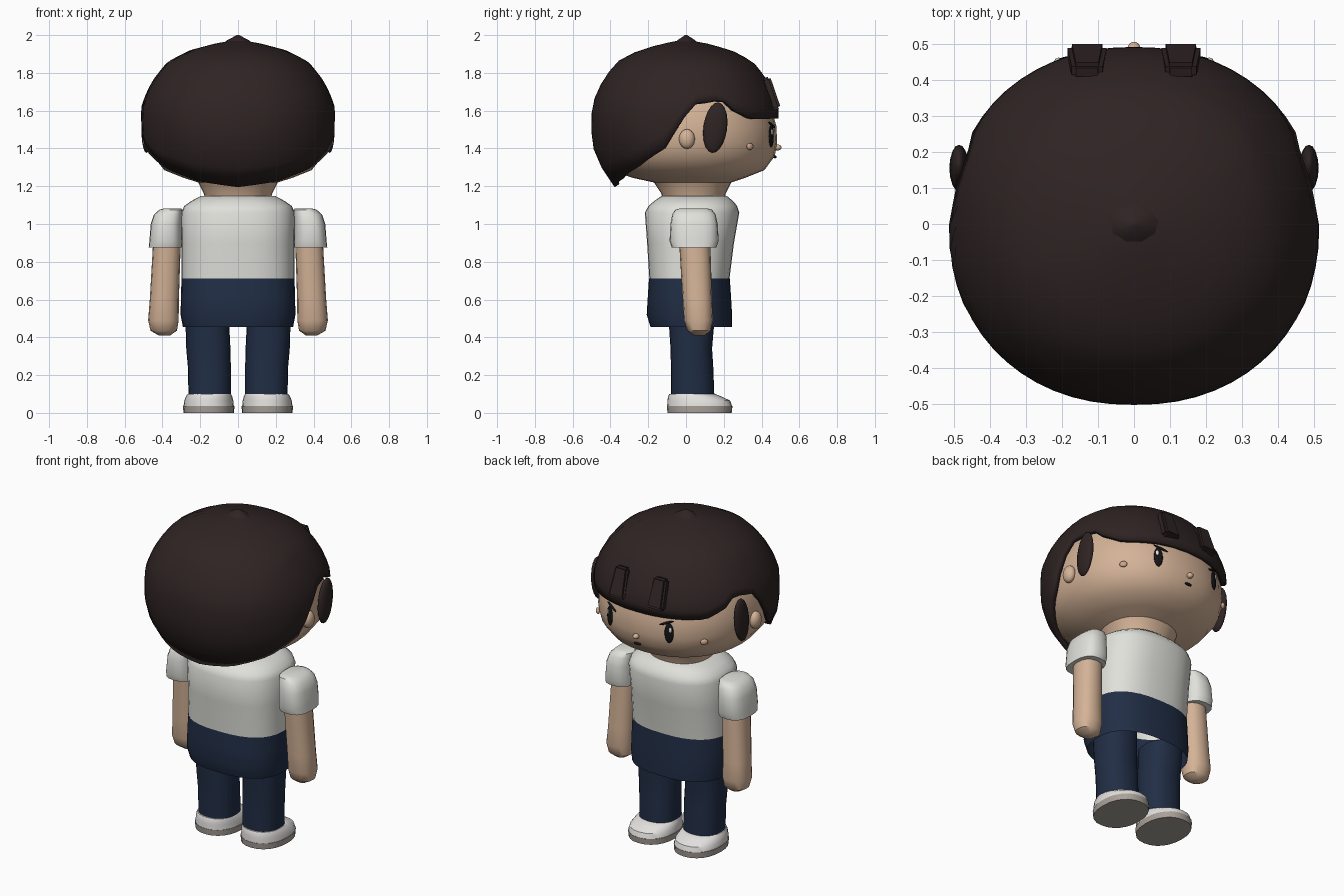
import bpy, bmesh, math
from mathutils import Matrix, Vector

cube = bpy.data.objects.get("Cube")
if cube:
    bpy.data.objects.remove(cube, do_unlink=True)


def material(name, rgb):
    m = bpy.data.materials.new(name)
    m.use_nodes = True
    m.diffuse_color = (*rgb, 1)
    bsdf = next(n for n in m.node_tree.nodes if n.type == 'BSDF_PRINCIPLED')
    bsdf.inputs["Base Color"].default_value = (*rgb, 1)
    bsdf.inputs["Roughness"].default_value = 0.8
    return m


SKIN = material("skin", (0.66, 0.45, 0.31))
HAIR = material("dark brown hair", (0.028, 0.017, 0.017))
SHIRT = material("off white cloth", (0.75, 0.75, 0.71))
NAVY = material("navy cloth", (0.015, 0.027, 0.06))
SHOE = material("shoe white", (0.78, 0.76, 0.74))
SOLE = material("taupe sole", (0.40, 0.36, 0.32))
BLACK = material("eye black", (0.008, 0.007, 0.008))
WHITE = material("eye highlight", (0.85, 0.85, 0.85))
BLUSH = material("blush skin", (0.62, 0.38, 0.27))


def finish(bm, name, mat, angle=40):
    bmesh.ops.recalc_face_normals(bm, faces=bm.faces)
    me = bpy.data.meshes.new(name)
    bm.to_mesh(me)
    bm.free()
    me.materials.append(mat)
    ob = bpy.data.objects.new(name, me)
    bpy.context.collection.objects.link(ob)
    bpy.ops.object.select_all(action='DESELECT')
    ob.select_set(True)
    bpy.context.view_layer.objects.active = ob
    bpy.ops.object.shade_smooth_by_angle(angle=math.radians(angle))
    return ob


def oval(a, power):
    """Point on a unit superellipse, a measured from +y."""
    s, c = math.sin(a), math.cos(a)
    e = 2 / power
    return math.copysign(abs(s) ** e, s), math.copysign(abs(c) ** e, c)


def loft(name, sections, mat, side=1, n=24, power=2.2, bottom=True, top=True):
    """Sections are (z, centre x, centre y, radius x, radius y)."""
    bm = bmesh.new()
    rings = []
    for z, cx, cy, rx, ry in sections:
        ring = []
        for i in range(n):
            u, v = oval(math.tau * i / n, power)
            ring.append(bm.verts.new((side * cx + rx * u, cy + ry * v, z)))
        rings.append(ring)
    for a, b in zip(rings, rings[1:]):
        for i in range(n):
            j = (i + 1) % n
            bm.faces.new((a[i], a[j], b[j], b[i]))
    if bottom:
        bm.faces.new(rings[0])
    if top:
        bm.faces.new(rings[-1])
    return finish(bm, name, mat)


def ellipsoid(name, loc, radii, mat, rot=None):
    bm = bmesh.new()
    bmesh.ops.create_uvsphere(bm, u_segments=16, v_segments=10, radius=1)
    m = Matrix.Translation(loc) @ (rot or Matrix()) @ Matrix.Diagonal((*radii, 1))
    bmesh.ops.transform(bm, matrix=m, verts=bm.verts)
    return finish(bm, name, mat, 60)


def interp(table, x):
    for (x0, y0), (x1, y1) in zip(table, table[1:]):
        if x <= x1:
            return y0 + (y1 - y0) * max(0, x - x0) / (x1 - x0)
    return table[-1][1]


# Head and neck in one skin
loft("head", [(1.10, 0, .04, .17, .16), (1.16, 0, .04, .18, .17), (1.22, 0, .035, .21, .205),
              (1.245, 0, .015, .29, .30), (1.285, 0, .01, .39, .405), (1.36, 0, .005, .45, .465),
              (1.43, 0, .005, .47, .478), (1.52, 0, .005, .468, .473), (1.60, 0, 0, .45, .455),
              (1.72, 0, 0, .40, .40), (1.80, 0, 0, .3, .3)], SKIN, n=32)

# Bowl haircut: shell whose lower edge rises around the face
HAIR_R = [(1.19, .375), (1.3, .45), (1.4, .493), (1.5, .505), (1.62, .502), (1.7, .475),
          (1.78, .43), (1.86, .365), (1.92, .25), (1.955, .12), (1.97, .04)]
HAIR_EDGE = [(0, 1.56), (46, 1.555), (63, 1.62), (67, 1.665), (84, 1.64), (90, 1.57),
             (101, 1.40), (122, 1.30), (151, 1.225), (180, 1.195)]
bm = bmesh.new()
N, ROWS = 60, 13
rings = []
for k in range(ROWS):
    t = math.sin(k / (ROWS - 1) * math.pi / 2)
    ring = []
    for i in range(N):
        a = math.tau * i / N
        u, v = oval(a, 2.15)
        low = interp(HAIR_EDGE, math.degrees(min(a, math.tau - a)))
        z = low + (1.968 - low) * t
        r = interp(HAIR_R, z)
        ring.append(bm.verts.new((r * 1.02 * u, r * .985 * v - .005, z)))
    rings.append(ring)
pole = bm.verts.new((0, -.005, 1.972))
for a, b in zip(rings, rings[1:]):
    for i in range(N):
        j = (i + 1) % N
        bm.faces.new((a[i], a[j], b[j], b[i]))
for i in range(N):
    bm.faces.new((rings[-1][i], rings[-1][(i + 1) % N], pole))
hair = finish(bm, "hair", HAIR)
shell = hair.modifiers.new("thickness", 'SOLIDIFY')
shell.thickness = .03
shell.offset = -1

# Crown whorl
loft("hair_crown", [(1.95, 0, 0, .09, .07), (1.975, 0, 0, .055, .045), (2.0, 0, 0, .006, .006)],
     HAIR, n=9, power=2)


def on_face(x, z, lift=0):
    """Location and facing rotation on the front of the head."""
    r = interp([(1.30, .42), (1.36, .465), (1.43, .478), (1.52, .473)], z)
    y = (r ** 2.2 - abs(x) ** 2.2) ** (1 / 2.2) + .006
    turn = -math.atan2(x, y)
    out = Vector((-math.sin(turn), math.cos(turn), 0))
    return Vector((x, y, z)) + out * lift, Matrix.Rotation(turn, 4, 'Z')


def feature(name, x, z, radii, mat, lift=0, roll=0):
    loc, rot = on_face(x, z, lift)
    return ellipsoid(name, loc, radii, mat, rot @ Matrix.Rotation(roll, 4, 'Y'))


feature("nose", 0, 1.405, (.018, .02, .016), SKIN, .006)
feature("mouth", 0, 1.355, (.024, .008, .008), BLACK, .004)

for s, side in ((1, "left"), (-1, "right")):
    # Face details
    feature(side + "_eye", s * .2, 1.465, (.026, .009, .06), BLACK, .003)
    feature(side + "_eye_highlight", s * .207, 1.487, (.009, .005, .016), WHITE, .012)
    feature(side + "_eyelid", s * .185, 1.525, (.045, .007, .007), BLACK, .004, s * -.35)
    feature(side + "_cheek", s * .36, 1.41, (.022, .012, .018), BLUSH, .002)
    ellipsoid(side + "_ear", (s * .475, .005, 1.45), (.032, .042, .052), SKIN)
    ellipsoid(side + "_sideburn", (s * .485, .155, 1.51), (.027, .063, .135), HAIR,
              Matrix.Rotation(-.13, 4, 'X'))

    # Fringe tuft
    bm = bmesh.new()
    bmesh.ops.create_cube(bm, size=1)
    for v in bm.verts:
        v.co.x *= .11 if v.co.z < 0 else .085
        v.co.y *= .05
        v.co.z *= .18
    bmesh.ops.bevel(bm, geom=bm.edges[:], offset=.012, segments=2, affect='EDGES')
    pose = Matrix.Translation((s * .13, .45, 1.69)) @ Matrix.Rotation(.33, 4, 'X')
    bmesh.ops.transform(bm, matrix=pose, verts=bm.verts)
    finish(bm, side + "_fringe_tuft", HAIR)

    # Arm and sleeve
    loft(side + "_arm", [(.41, .39, .07, .03, .03), (.435, .393, .068, .07, .062),
                         (.49, .395, .066, .081, .077), (.6, .39, .06, .077, .078),
                         (.93, .375, .045, .073, .083)], SKIN, s, n=16, power=2.3)
    loft(side + "_sleeve", [(.875, .385, .043, .088, .118), (.91, .383, .043, .086, .13),
                            (1.0, .38, .043, .082, .125), (1.05, .37, .042, .075, .115),
                            (1.075, .355, .04, .062, .098), (1.083, .345, .04, .045, .07)],
         SHIRT, s, n=20, power=2.7)

    # Trouser leg and shoe
    loft(side + "_trouser_leg", [(.095, .15, .035, .112, .115), (.25, .152, .032, .114, .112),
                                 (.34, .157, .028, .117, .11), (.54, .165, .03, .115, .125)],
         NAVY, s, power=2.3)
    loft(side + "_sole", [(0, .155, .072, .134, .17), (.036, .155, .072, .136, .174)], SOLE, s)
    loft(side + "_shoe", [(.036, .155, .072, .133, .172), (.065, .155, .068, .13, .166),
                          (.088, .153, .045, .122, .14), (.1, .152, .033, .115, .122)], SHOE, s)

# Shirt and trouser seat
loft("shirt", [(.71, 0, .018, .298, .212), (.9, 0, .024, .298, .23), (1.06, 0, .032, .3, .25),
               (1.095, 0, .036, .285, .235), (1.12, 0, .04, .25, .21), (1.147, 0, .043, .2, .175)],
     SHIRT, n=32, power=2.5, bottom=False)
loft("trouser_seat", [(.455, 0, .028, .292, .216), (.52, 0, .018, .304, .226),
                      (.62, 0, .018, .302, .22), (.712, 0, .018, .299, .214)],
     NAVY, n=32, power=2.5, bottom=False, top=False)
